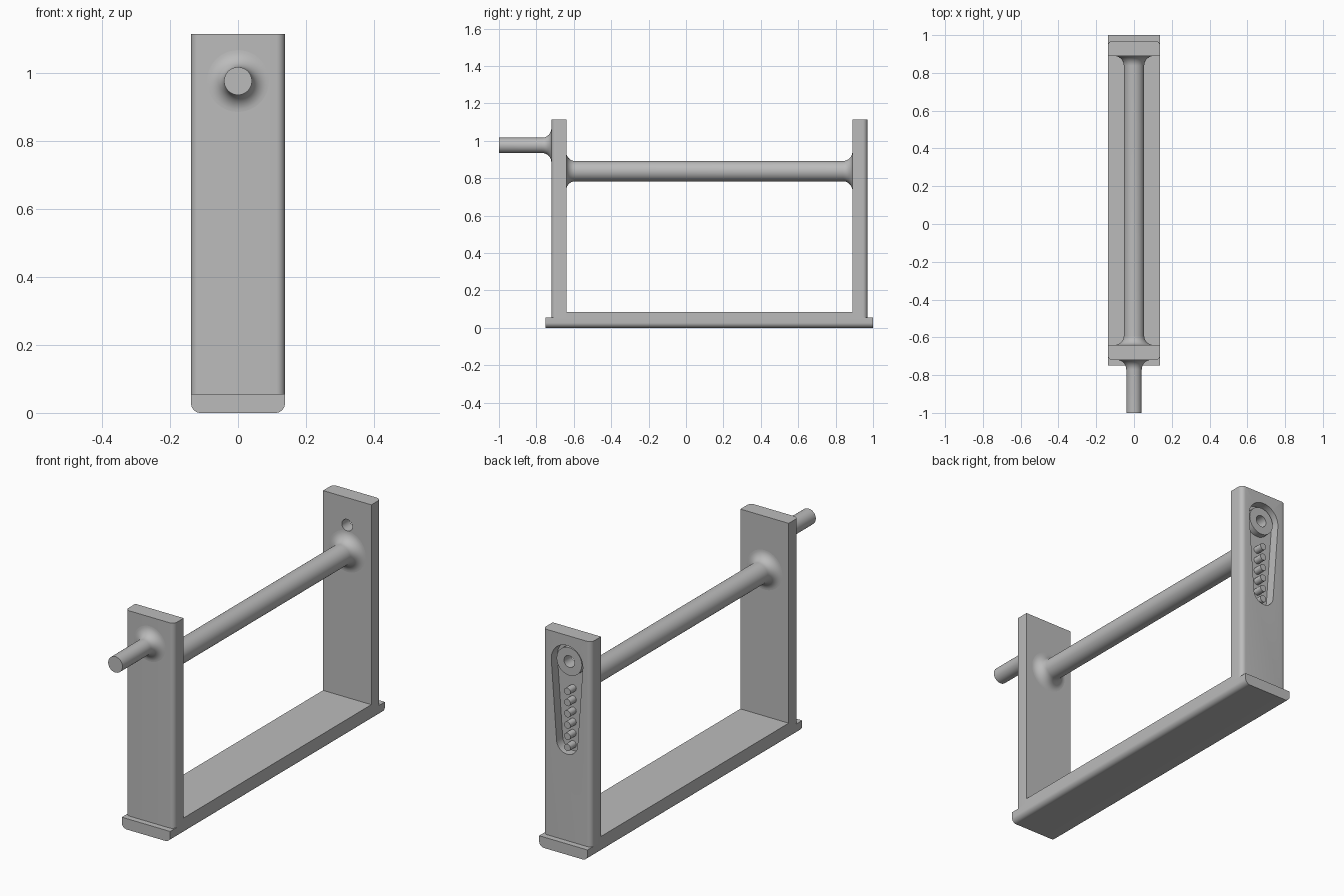
import bpy, bmesh
from math import sin, cos, pi, asin, radians

if "Cube" in bpy.data.objects:
    bpy.data.objects.remove(bpy.data.objects["Cube"])

HALF_W = 0.138          # half width of the frame
HUB_Z = 0.973           # height of handle and hub axis

grey = bpy.data.materials.new("mid grey")
grey.diffuse_color = (0.5, 0.5, 0.5, 1)
grey.use_nodes = True
grey.node_tree.nodes["Principled BSDF"].inputs["Base Color"].default_value = grey.diffuse_color


def finish(name, bm, angle=30):
    bmesh.ops.recalc_face_normals(bm, faces=bm.faces)
    mesh = bpy.data.meshes.new(name)
    bm.to_mesh(mesh)
    bm.free()
    mesh.materials.append(grey)
    obj = bpy.data.objects.new(name, mesh)
    bpy.context.collection.objects.link(obj)
    bpy.ops.object.select_all(action='DESELECT')
    obj.select_set(True)
    bpy.context.view_layer.objects.active = obj
    bpy.ops.object.shade_smooth_by_angle(angle=radians(angle))
    return obj


def extrude(name, points, offset):
    """Close a 3D outline and extrude it by an offset vector."""
    bm = bmesh.new()
    face = bm.faces.new([bm.verts.new(p) for p in points])
    top = bmesh.ops.extrude_face_region(bm, geom=[face])["geom"]
    bmesh.ops.translate(bm, vec=offset,
                        verts=[v for v in top if isinstance(v, bmesh.types.BMVert)])
    return finish(name, bm)


def lathe(name, profile, z, steps=48, closed=False):
    """Revolve (radius, y) points around a y-parallel axis at height z."""
    bm = bmesh.new()
    rings = [[bm.verts.new((r * cos(2 * pi * i / steps), y, z + r * sin(2 * pi * i / steps)))
              for i in range(steps)] for r, y in profile]
    pairs = list(zip(rings, rings[1:]))
    if closed:
        pairs.append((rings[-1], rings[0]))
    for a, b in pairs:
        for i in range(steps):
            j = (i + 1) % steps
            bm.faces.new((a[i], a[j], b[j], b[i]))
    if not closed:
        bm.faces.new(rings[0])
        bm.faces.new(rings[-1])
    return finish(name, bm)


def rounded_outline(w, near, far, r, n=8):
    """Rectangle outline in 2D with the two corners on the far side rounded."""
    s = 1 if far > near else -1
    right = [(w - r + r * cos(pi / 2 * i / n), far - s * r + s * r * sin(pi / 2 * i / n))
             for i in range(n + 1)]
    left = [(-u, v) for u, v in reversed(right)]
    return [(w, near)] + right + left + [(-w, near)]


def flare(r, y_wall, direction, f, n=10):
    """Concave fillet from a wall to a rod of radius r."""
    return [(r + f - f * sin(pi / 2 * i / n), y_wall + direction * f * (1 - cos(pi / 2 * i / n)))
            for i in range(n + 1)]


# base slab with rounded lower edges, and raised floor between the uprights
extrude("base_slab", [(x, -0.75, z) for x, z in rounded_outline(HALF_W, 0.056, 0, 0.028)],
        (0, 1.75, 0))
extrude("base_floor", [(-HALF_W, -0.64, 0.056), (HALF_W, -0.64, 0.056),
                       (HALF_W, -0.64, 0.084), (-HALF_W, -0.64, 0.084)], (0, 1.53, 0))

# uprights with rounded outer edges
uprights = {}
for name, inner, outer in (("front_upright", -0.64, -0.72), ("back_upright", 0.89, 0.97)):
    uprights[name] = extrude(
        name, [(x, y, 0.056) for x, y in rounded_outline(HALF_W, inner, outer, 0.025)],
        (0, 0, 1.059))

# tapered pocket and axle hole cut in the back upright
R, r, low = 0.09, 0.06, 0.562
a = asin((R - r) / (HUB_Z - low))
N = 24
outline = []
for i in range(N + 1):
    t = -a + (pi + 2 * a) * i / N
    outline.append((R * cos(t), 0.92, HUB_Z + R * sin(t)))
for i in range(N + 1):
    t = pi + a + (pi - 2 * a) * i / N
    outline.append((r * cos(t), 0.92, low + r * sin(t)))
pocket = extrude("pocket_cutter", outline, (0, 0.1, 0))
hole = lathe("hole_cutter", [(0.03, 0.8), (0.03, 1.05)], HUB_Z, 32)
back = uprights["back_upright"]
bpy.context.view_layer.objects.active = back
for cutter in (pocket, hole):
    mod = back.modifiers.new("cut", 'BOOLEAN')
    mod.operation = 'DIFFERENCE'
    mod.solver = 'EXACT'
    mod.object = cutter
    bpy.ops.object.modifier_apply(modifier=mod.name)
for cutter in (pocket, hole):
    bpy.data.objects.remove(cutter)
bpy.ops.object.select_all(action='DESELECT')
back.select_set(True)
bpy.ops.object.shade_smooth_by_angle(angle=radians(30))

# hub ring and row of pins in the pocket
lathe("hub_ring", [(0.03, 0.92), (0.072, 0.92), (0.072, 0.952), (0.03, 0.952)],
      HUB_Z, 32, closed=True)
for i in range(6):
    lathe(f"pin_{i + 1}", [(0.018, 0.919), (0.018, 0.968)], 0.825 - 0.058 * i, 20)

# cross rod flared into both uprights
lathe("cross_rod", flare(0.054, -0.64, 1, 0.048) + flare(0.054, 0.89, -1, 0.052)[::-1], 0.838)

# handle flared into the front upright
lathe("handle", flare(0.041, -0.72, -1, 0.05) + [(0.041, -1.0)], HUB_Z + 0.003)
